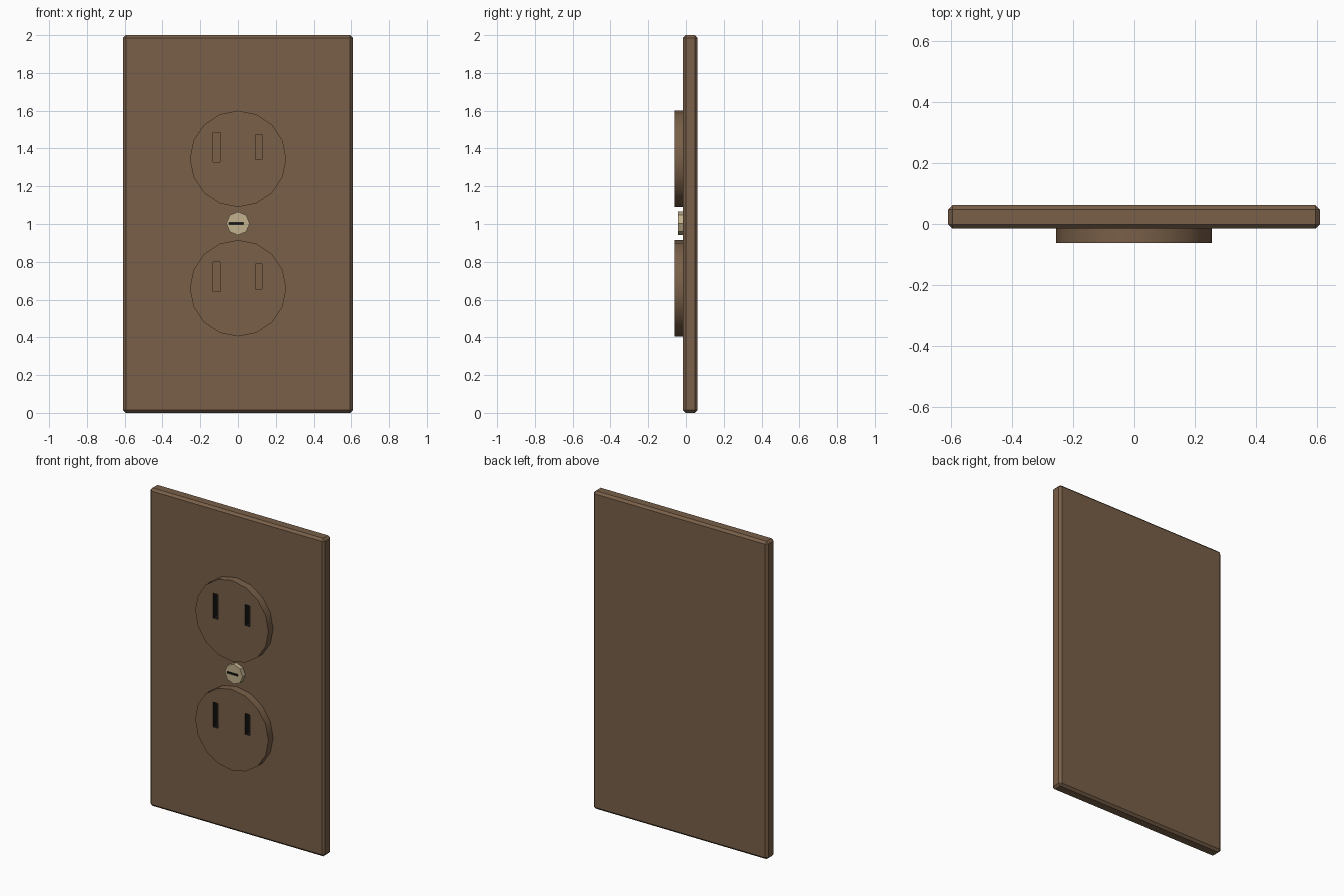
import bpy, bmesh, math
from mathutils import Matrix, Vector

if "Cube" in bpy.data.objects:
    bpy.data.objects.remove(bpy.data.objects["Cube"])


def material(name, rgb):
    m = bpy.data.materials.new(name)
    m.diffuse_color = (*rgb, 1)
    m.use_nodes = True
    m.node_tree.nodes["Principled BSDF"].inputs["Base Color"].default_value = m.diffuse_color
    return m


BROWN = material("brown_plastic", (0.19, 0.115, 0.065))
BRASS = material("pale_metal", (0.54, 0.44, 0.27))
DARK = material("slot_dark", (0.008, 0.008, 0.008))


def finish(bm, name, mat):
    bmesh.ops.recalc_face_normals(bm, faces=bm.faces[:])
    mesh = bpy.data.meshes.new(name)
    bm.to_mesh(mesh)
    bm.free()
    mesh.materials.append(mat)
    ob = bpy.data.objects.new(name, mesh)
    bpy.context.collection.objects.link(ob)
    return ob


def box(name, lo, hi, mat):
    lo, hi = Vector(lo), Vector(hi)
    bm = bmesh.new()
    bmesh.ops.create_cube(bm, size=1, matrix=Matrix.Translation((lo + hi) / 2)
                          @ Matrix.Diagonal((*(hi - lo), 1)))
    return finish(bm, name, mat)


def disc(name, sides, radius, z, y0, y1, mat):
    bm = bmesh.new()
    bmesh.ops.create_cone(bm, cap_ends=True, segments=sides, radius1=radius,
                          radius2=radius, depth=y1 - y0,
                          matrix=Matrix.Translation((0, (y0 + y1) / 2, z))
                          @ Matrix.Rotation(math.pi / 2, 4, 'X'))
    return finish(bm, name, mat)


def cut(ob, cutter):
    cutter.hide_render = True
    cutter.hide_set(True)
    cutter.display_type = 'WIRE'
    mod = ob.modifiers.new("slot", 'BOOLEAN')
    mod.operation = 'DIFFERENCE'
    mod.solver = 'EXACT'
    mod.material_mode = 'TRANSFER'
    mod.object = cutter


# Wall plate with chamfered edges
plate = box("wall_plate", (-0.608, -0.015, 0), (0.608, 0.062, 2), BROWN)
bev = plate.modifiers.new("chamfer", 'BEVEL')
bev.width = 0.014
bev.segments = 1

# Two round sockets, each with a long and a short slot open to the plate
for label, z in (("lower", 0.66), ("upper", 1.345)):
    socket = disc(label + "_socket", 16, 0.255, z, -0.062, -0.012, BROWN)
    for side, x0, x1, z0, z1 in (("long", -0.132, -0.096, -0.017, 0.140),
                                 ("short", 0.092, 0.128, -0.003, 0.128)):
        cut(socket, box(f"{label}_{side}_slot_cutter", (x0, -0.08, z + z0),
                        (x1, 0.0, z + z1), DARK))
    bpy.context.view_layer.objects.active = socket
    bpy.ops.object.select_all(action='DESELECT')
    socket.select_set(True)
    bpy.ops.object.shade_smooth_by_angle(angle=math.radians(30))

# Centre screw with a driver groove
screw = disc("centre_screw", 8, 0.062, 1.003, -0.043, -0.012, BRASS)
cut(screw, box("screw_groove_cutter", (-0.048, -0.06, 0.997),
               (0.03, -0.031, 1.009), DARK))
